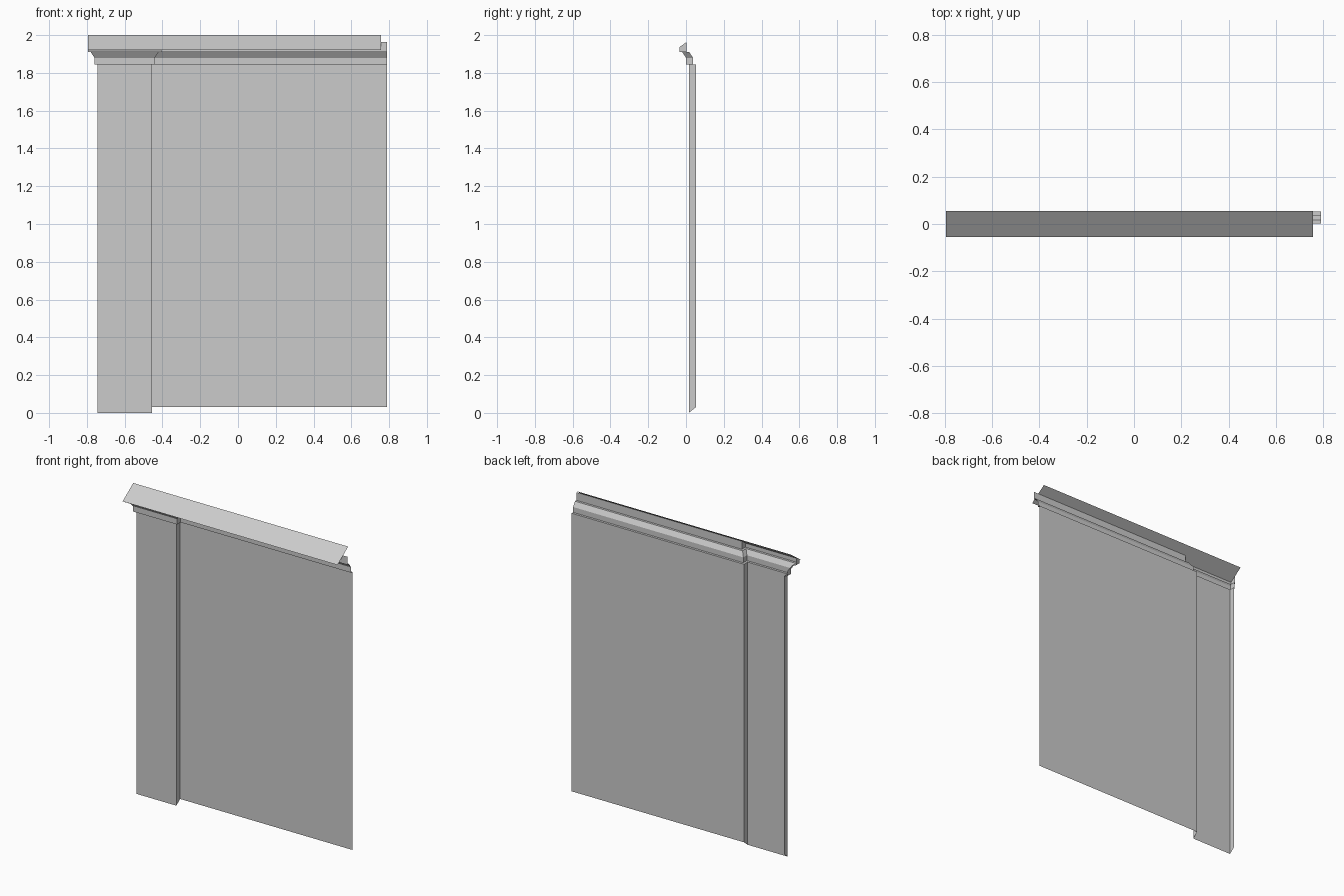
import bpy
import bmesh

cube = bpy.data.objects.get("Cube")
if cube:
    bpy.data.objects.remove(cube, do_unlink=True)

# Pale grey used on every part
grey = bpy.data.materials.new("pale_grey")
grey.use_nodes = True
grey.diffuse_color = (0.6, 0.6, 0.6, 1)
grey.node_tree.nodes["Principled BSDF"].inputs["Base Color"].default_value = (0.6, 0.6, 0.6, 1)

LEFT, INNER, RIGHT = -0.745, -0.455, 0.79   # pilaster sides and wall end
FRONT, WALL = 0.015, 0.052                  # pilaster face and wall face
EAVE_Y, RIDGE_Y = -0.055, 0.055
EAVE_Z, RIDGE_Z = 1.922, 2.0


def roof_z(y):
    return EAVE_Z + (y - EAVE_Y) * (RIDGE_Z - EAVE_Z) / (RIDGE_Y - EAVE_Y)


def base_z(y):
    return 0.03 * (y - FRONT) / (WALL - FRONT)


def ring(offset, height):
    """Plan outline pushed outwards; height is a number or a rule of y."""
    plan = [(LEFT - offset, WALL - offset), (LEFT - offset, FRONT - offset),
            (INNER + offset, FRONT - offset), (INNER + offset, WALL - offset),
            (RIGHT, WALL - offset)]
    return [(x, y, height(y) if callable(height) else height) for x, y in plan]


def shell(name, rings):
    """Skin a stack of open outlines with quads."""
    bm = bmesh.new()
    rows = [[bm.verts.new(p) for p in r] for r in rings]
    for low, high in zip(rows, rows[1:]):
        for i in range(len(low) - 1):
            bm.faces.new((low[i], low[i + 1], high[i + 1], high[i]))
    mesh = bpy.data.meshes.new(name)
    bm.to_mesh(mesh)
    bm.free()
    mesh.materials.append(grey)
    obj = bpy.data.objects.new(name, mesh)
    bpy.context.collection.objects.link(obj)
    return obj


# Wall with its projecting pilaster
shell("wall_and_pilaster", [ring(0, base_z), ring(0, 1.845)])

# Cornice moulding that follows the wall and breaks forward over the pilaster
cornice_profile = [(0, 1.845), (0.015, 1.845), (0.015, 1.88),
                   (0.035, 1.91), (0.05, 1.91), (0.05, roof_z)]
shell("cornice", [ring(o, z) for o, z in cornice_profile])

# Thin sloping roof strip
shell("roof_strip", [[(-0.795, y, roof_z(y)), (0.757, y, roof_z(y))]
                     for y in (EAVE_Y, RIDGE_Y)])
